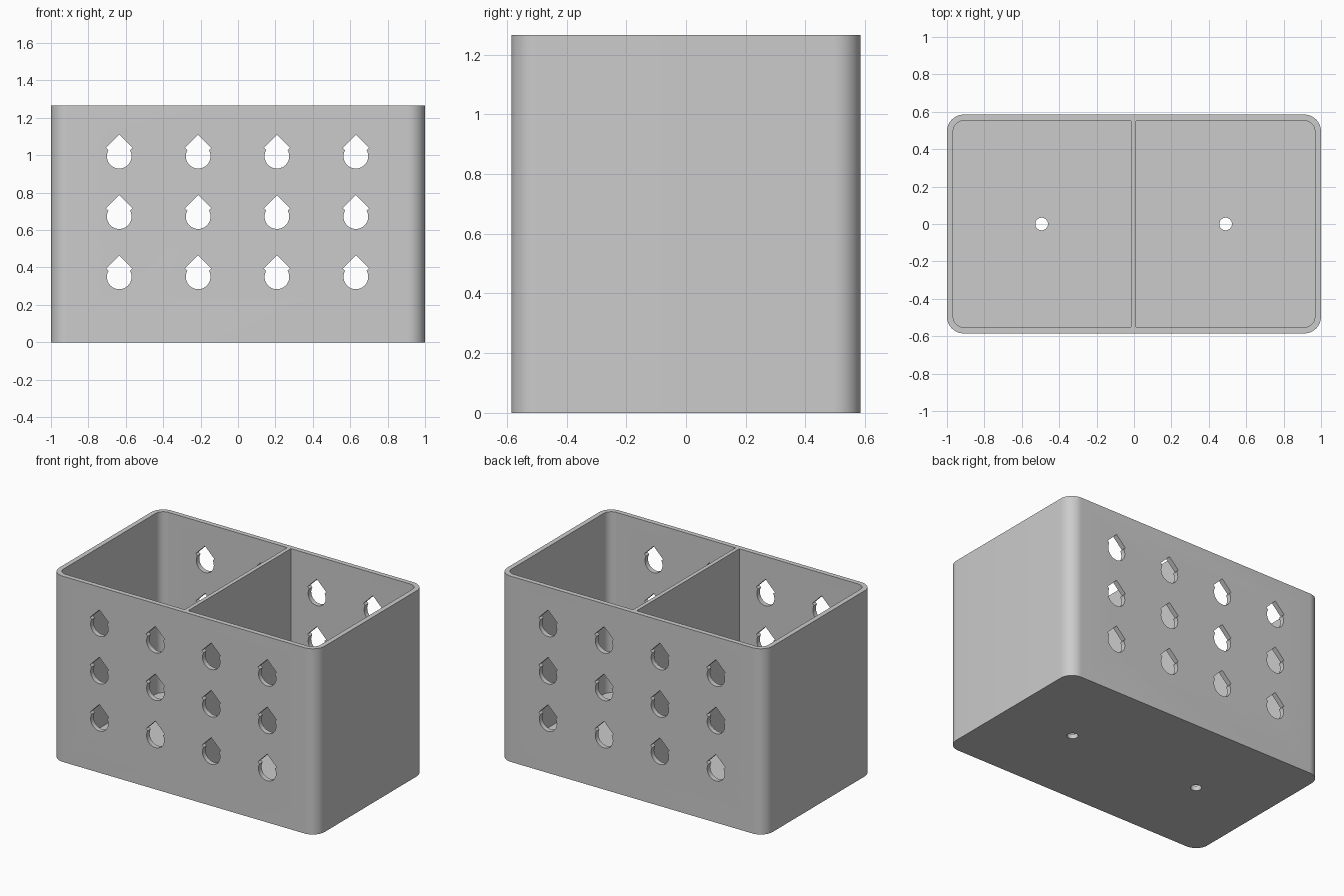
import bpy, bmesh, math
from mathutils import Vector

if "Cube" in bpy.data.objects:
    bpy.data.objects.remove(bpy.data.objects["Cube"])

W, D, H = 1.0, 0.585, 1.265      # half width, half depth, height
WALL, FLOOR, R = 0.033, 0.033, 0.09


def rounded_rect(x0, x1, y0, y1, r_left, r_right, seg=12):
    """Counter-clockwise outline with separate radii on the left and right corners."""
    pts = []
    for cx, cy, sx, sy, r, a0 in ((x1, y0, -1, 1, r_right, -90), (x1, y1, -1, -1, r_right, 0),
                                  (x0, y1, 1, -1, r_left, 90), (x0, y0, 1, 1, r_left, 180)):
        if r == 0:
            pts.append((cx, cy))
            continue
        for i in range(seg + 1):
            a = math.radians(a0 + 90 * i / seg)
            pts.append((cx + sx * r + r * math.cos(a), cy + sy * r + r * math.sin(a)))
    return pts


def prism(bm, pts, offset):
    """Extrude a closed 3D outline by an offset vector."""
    face = bm.faces.new([bm.verts.new(p) for p in pts])
    ext = bmesh.ops.extrude_face_region(bm, geom=[face])
    bmesh.ops.translate(bm, vec=Vector(offset),
                        verts=[v for v in ext["geom"] if isinstance(v, bmesh.types.BMVert)])


def make_object(name, bm):
    bmesh.ops.recalc_face_normals(bm, faces=bm.faces)
    mesh = bpy.data.meshes.new(name)
    bm.to_mesh(mesh)
    bm.free()
    obj = bpy.data.objects.new(name, mesh)
    bpy.context.collection.objects.link(obj)
    return obj


# Outer rounded block
bm = bmesh.new()
prism(bm, [(x, y, 0) for x, y in rounded_rect(-W, W, -D, D, R, R)], (0, 0, H))
caddy = make_object("caddy_box", bm)

# Two compartments separated by a thin divider, each with a drain hole
pockets, drains = bmesh.new(), bmesh.new()
r_in = R - WALL
for x0, x1, rl, rr, hx in ((-W + WALL, -0.015, r_in, 0, -0.494),
                           (0.012, W - WALL, 0, r_in, 0.49)):
    outline = rounded_rect(x0, x1, -D + WALL, D - WALL, rl, rr)
    prism(pockets, [(x, y, FLOOR) for x, y in outline], (0, 0, H))
    ring = [(hx + 0.034 * math.cos(math.tau * i / 24), 0.034 * math.sin(math.tau * i / 24), -0.1)
            for i in range(24)]
    prism(drains, ring, (0, 0, 0.3))

# Vent holes: circle joined with a diamond peak, through front and back walls
vents = bmesh.new()
VR, DH, DZ = 0.066, 0.07, 0.045   # circle radius, diamond half size, diamond lift
arc = [math.radians(150.5 + 239 * i / 32) for i in range(33)]
vent = [(VR * math.cos(a), VR * math.sin(a)) for a in arc]
vent += [(DH, DZ), (0, DZ + DH), (-DH, DZ)]
for x in (-0.635, -0.213, 0.208, 0.63):
    for z in (0.35, 0.672, 0.995):
        for y in (-D - 0.1, D - 0.15):
            prism(vents, [(x + px, y, z + pz) for px, pz in vent], (0, 0.25, 0))

# Apply the cuts
for name, cut in (("compartment_cutter", pockets), ("drain_cutter", drains), ("vent_cutter", vents)):
    cutter = make_object(name, cut)
    cutter.hide_render = True
    mod = caddy.modifiers.new(name, 'BOOLEAN')
    mod.operation, mod.solver, mod.object = 'DIFFERENCE', 'EXACT', cutter
    bpy.context.view_layer.objects.active = caddy
    bpy.ops.object.modifier_apply(modifier=name)
    bpy.data.objects.remove(cutter)

# Single grey plastic colour, smooth corners with crisp edges
grey = bpy.data.materials.new("light_grey")
grey.diffuse_color = (0.6, 0.6, 0.6, 1)
grey.use_nodes = True
grey.node_tree.nodes["Principled BSDF"].inputs["Base Color"].default_value = grey.diffuse_color
caddy.data.materials.clear()
caddy.data.materials.append(grey)
for p in caddy.data.polygons:
    p.material_index = 0
bpy.ops.object.select_all(action='DESELECT')
caddy.select_set(True)
bpy.context.view_layer.objects.active = caddy
bpy.ops.object.shade_smooth_by_angle(angle=math.radians(30))
